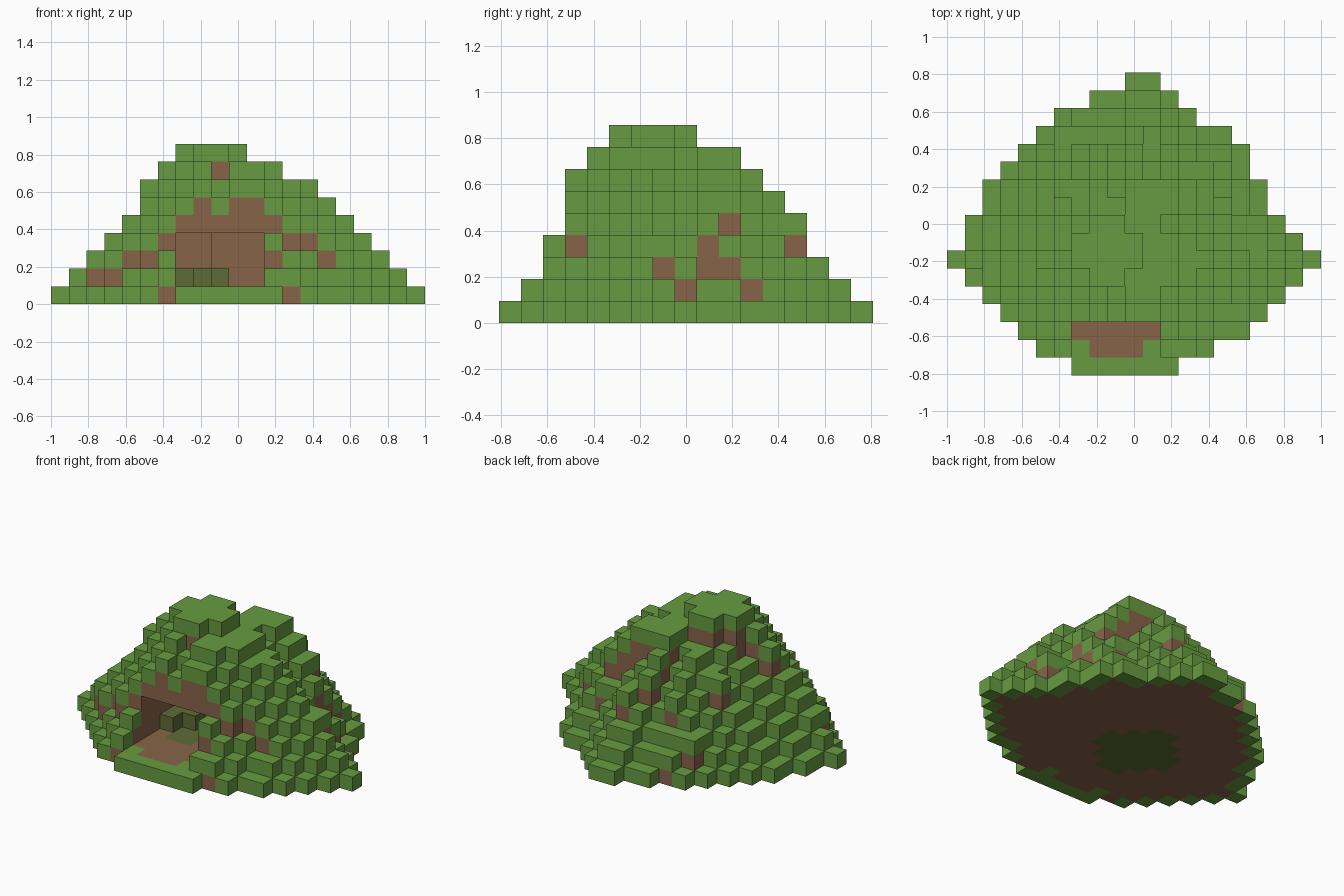
import bpy
import bmesh
from mathutils import Vector

if "Cube" in bpy.data.objects:
    bpy.data.objects.remove(bpy.data.objects["Cube"])

SIZE = 2 / 21


def make_material(name, color):
    mat = bpy.data.materials.new(name)
    mat.use_nodes = True
    mat.diffuse_color = (*color, 1)
    mat.node_tree.nodes["Principled BSDF"].inputs["Base Color"].default_value = (*color, 1)
    return mat


def shrink(layer):
    """Keep only the blocks with a neighbour on all four sides."""
    return {(i, j) for i, j in layer
            if {(i + 1, j), (i - 1, j), (i, j + 1), (i, j - 1)} <= layer}


# Ground outline: first and last block of each row, front to back
ROWS = ((7, 12), (5, 14), (4, 16), (3, 17), (2, 18), (1, 19), (0, 20), (1, 19), (1, 18),
        (2, 17), (2, 17), (3, 16), (4, 16), (5, 15), (6, 13), (8, 12), (10, 11))

# Places where a terrace does not step in, leaving bare dirt on the slope:
# columns on the front, rows on the right-hand slope, blocks on the back and left
FRONT_STEEP = {0: (6, 13), 1: (2, 3), 2: (4, 5, 12, 15), 3: (6, 7, 8, 9, 10, 11, 13, 14),
               4: (7, 8, 9, 10, 11, 12), 5: (8, 10, 11)}
SIDE_STEEP = {1: (8, 11), 2: (7, 9, 10), 3: (3, 9, 13), 4: (10,)}
BACK_STEEP = {0: ((7, 14),), 1: ((6, 13),), 2: ((14, 11),), 3: ((8, 12),),
              4: ((13, 10), (10, 12), (6, 10)),
              5: ((5, 6), (10, 11), (12, 10), (13, 10)),
              6: ((6, 6), (10, 10), (11, 10), (12, 10))}

# Each terrace is the one below stepped in by a block, plus the steep places
layers = [{(i, j) for j, (a, b) in enumerate(ROWS) for i in range(a, b + 1)}]
for k in range(7):
    low = layers[k]
    steep = set(BACK_STEEP.get(k, ()))
    for i in FRONT_STEEP.get(k, ()):
        steep.add(min((c for c in low if c[0] == i), key=lambda c: c[1]))
    for j in SIDE_STEEP.get(k, ()):
        steep.add(max(c for c in low if c[1] == j))
    layers.append(shrink(low) | steep)

# Summit: a square without its corners
summit = {(i, j) for i in range(7, 11) for j in range(5, 9)
          if i in (8, 9) or j in (6, 7)}
layers[7] = {c for c in layers[7] if c[0] <= 12} | summit
layers.append(summit)


def in_cave(i, j, k):
    return 1 <= k <= 3 and 7 <= i <= 11 and j < (7 if i < 9 else 8)


# Grass wherever the top is open, dirt below other blocks and on the cave floor
cells = {(i, j, k) for k, layer in enumerate(layers)
         for i, j in layer if not in_cave(i, j, k)}
blocks = {}
for i, j, k in cells:
    covered = (i, j, k + 1) in cells
    floor = k == 0 and in_cave(i, j, 1) and (j > 1 or (j == 1 and 8 <= i <= 10))
    blocks[(i, j, k)] = "dirt" if covered or floor else "grass"

# Mossy patch on the cave floor with a low stepped mound
for i, j, k in cells:
    if k == 0 and (i - 8.5) ** 2 + (j - 6.5) ** 2 < 7:
        blocks[(i, j, k)] = "moss"
for i in (7, 8, 9):
    for j in range(i - 2, 8):
        blocks[(i, j, 1)] = "moss"


def build_blocks(name, kind, mat):
    bm = bmesh.new()
    for cell, block_kind in blocks.items():
        if block_kind != kind:
            continue
        for axis in range(3):
            for sign in (-1, 1):
                step = [0, 0, 0]
                step[axis] = sign
                if tuple(a + b for a, b in zip(cell, step)) in blocks:
                    continue
                # One outward face for each exposed side
                u, v = Vector((0, 0, 0)), Vector((0, 0, 0))
                u[(axis + 1) % 3] = 0.5
                v[(axis + 2) % 3] = 0.5 * sign
                mid = Vector(cell) + Vector((-10, -8, 0.5)) + Vector(step) * 0.5
                corners = (mid - u - v, mid + u - v, mid + u + v, mid - u + v)
                bm.faces.new([bm.verts.new(p * SIZE) for p in corners])
    bmesh.ops.remove_doubles(bm, verts=bm.verts, dist=0.001)
    mesh = bpy.data.meshes.new(name)
    bm.to_mesh(mesh)
    bm.free()
    mesh.materials.append(mat)
    bpy.context.collection.objects.link(bpy.data.objects.new(name, mesh))


build_blocks("grass_shell", "grass", make_material("grass green", (0.135, 0.33, 0.052)))
build_blocks("dirt_core", "dirt", make_material("dirt brown", (0.245, 0.127, 0.065)))
build_blocks("moss_floor", "moss", make_material("moss olive", (0.112, 0.148, 0.038)))
